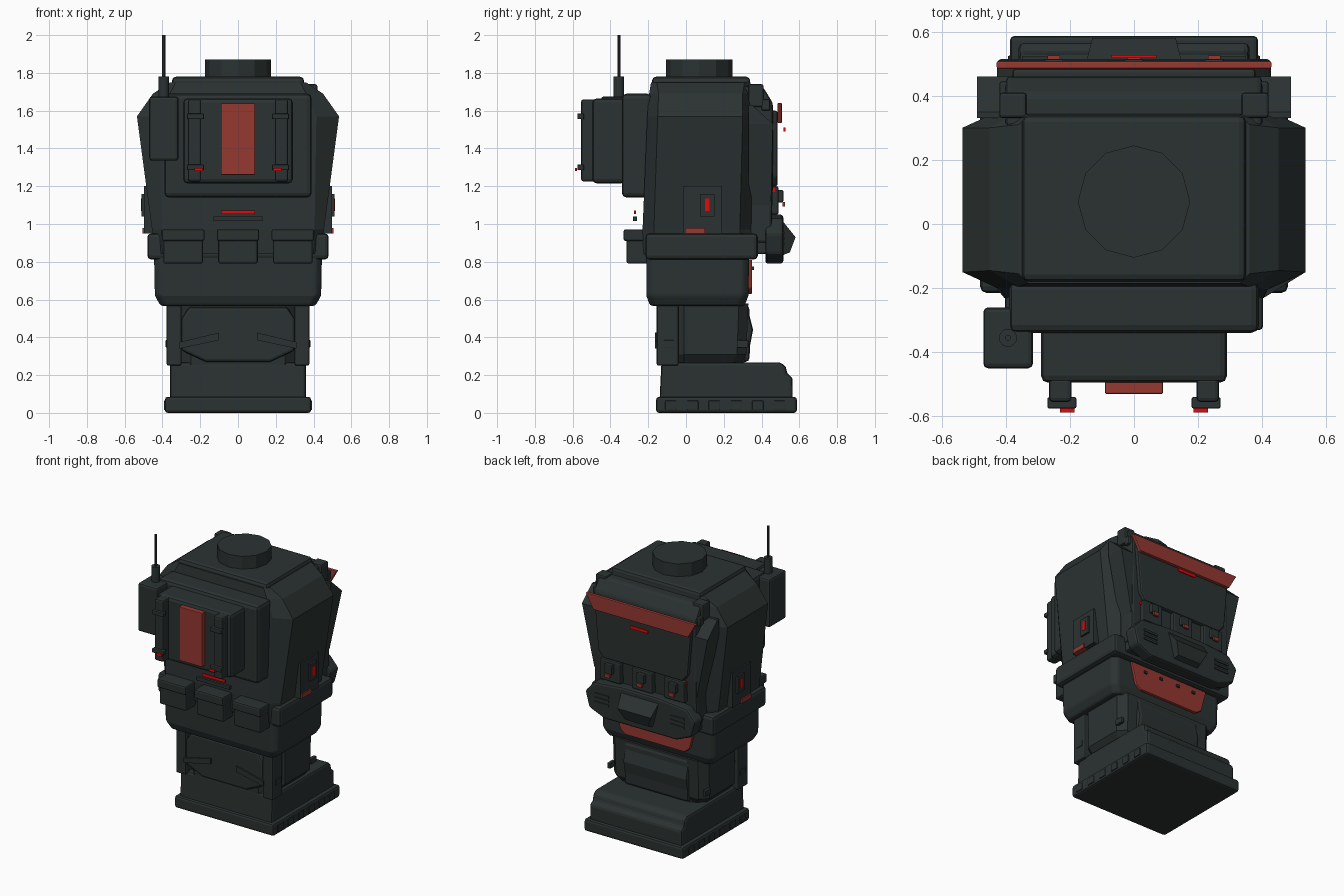
import bpy, bmesh, math
from mathutils import Vector

if bpy.data.objects.get("Cube"):
    bpy.data.objects.remove(bpy.data.objects["Cube"])


def material(name, rgb):
    m = bpy.data.materials.new(name)
    m.use_nodes = True
    m.diffuse_color = (*rgb, 1)
    bsdf = m.node_tree.nodes["Principled BSDF"]
    bsdf.inputs["Base Color"].default_value = (*rgb, 1)
    bsdf.inputs["Roughness"].default_value = 0.8
    return m


ARMOUR = material("dark green grey", (0.024, 0.032, 0.031))
RUST = material("rust red", (0.30, 0.04, 0.03))
GLOW = material("bright red", (0.8, 0.002, 0.003))


def finish(name, bm, mat, bevel=0.0, segments=2):
    bmesh.ops.recalc_face_normals(bm, faces=bm.faces)
    me = bpy.data.meshes.new(name)
    bm.to_mesh(me)
    bm.free()
    me.materials.append(mat)
    ob = bpy.data.objects.new(name, me)
    bpy.context.collection.objects.link(ob)
    if bevel:
        mod = ob.modifiers.new("Bevel", "BEVEL")
        mod.width, mod.segments = bevel, segments
        mod.limit_method = "ANGLE"
        mod.angle_limit = math.radians(25)
    return ob


def box(name, x, y, z, mat=ARMOUR, bevel=0.0):
    """Box from its (low, high) range on each axis."""
    bm = bmesh.new()
    bmesh.ops.create_cube(bm, size=1)
    for v in bm.verts:
        v.co = Vector([r[0] if c < 0 else r[1] for c, r in zip(v.co, (x, y, z))])
    return finish(name, bm, mat, bevel)


def pair(name, x, y, z, mat=ARMOUR, bevel=0.0):
    box("left_" + name, x, y, z, mat, bevel)
    box("right_" + name, (-x[1], -x[0]), y, z, mat, bevel)


def loft(name, rings, mat=ARMOUR, bevel=0.0):
    bm = bmesh.new()
    loops = [[bm.verts.new(p) for p in ring] for ring in rings]
    n = len(loops[0])
    for a, b in zip(loops, loops[1:]):
        for i in range(n):
            bm.faces.new((a[i], a[(i + 1) % n], b[(i + 1) % n], b[i]))
    bm.faces.new(loops[0])
    bm.faces.new(loops[-1])
    return finish(name, bm, mat, bevel)


def octagon(z, hx, y0, y1, dx, dy):
    half = [(hx - dx, y0), (hx, y0 + dy), (hx, y1 - dy), (hx - dx, y1)]
    return [(x, y, z) for x, y in half] + [(-x, y, z) for x, y in reversed(half)]


def rectangle(z, hx, y0, y1):
    return [(hx, y0, z), (hx, y1, z), (-hx, y1, z), (-hx, y0, z)]


def side_profile(name, x, yz, mat=ARMOUR, bevel=0.0):
    return loft(name, [[(e, y, z) for y, z in yz] for e in x], mat, bevel)


def front_profile(name, y, xz, mat=ARMOUR, bevel=0.0):
    """Symmetric outline in x and z, extruded along y."""
    pts = xz + [(-x, z) for x, z in reversed(xz)]
    return loft(name, [[(x, e, z) for x, z in pts] for e in y], mat, bevel)


def cylinder(name, x, y, z, r, sides):
    rings = [[(x + r * math.cos(math.tau * i / sides),
               y + r * math.sin(math.tau * i / sides), h) for i in range(sides)] for h in z]
    return loft(name, rings)


# Boot with sole, treads and stepped toe
box("sole", (-.387, .387), (-.158, .587), (0, .085), bevel=.015)
for i in range(6):
    y = -.11 + i * .115
    pair("side_tread", (.38, .393), (y, y + .06), (.015, .065), bevel=.004)
side_profile("boot", (-.36, .36), [(-.14, .07), (.565, .07), (.565, .19), (.535, .205),
             (.53, .245), (.5, .268), (-.13, .268)], bevel=.018)

# Lower leg with side columns, shin guard and straps
loft("leg", [octagon(.25, .31, -.13, .31, .06, .06),
             octagon(.57, .31, -.14, .32, .06, .06)])
pair("leg_column", (.30, .378), (-.155, -.04), (.25, .58), bevel=.01)
loft("leg_sides", [octagon(.26, .33, -.06, .29, .05, .05), octagon(.31, .372, -.06, .32, .05, .05),
                   octagon(.58, .375, -.06, .33, .05, .05)])
front_profile("calf_plate", (-.155, -.1), [(.17, .27), (.30, .33), (.30, .5), (.26, .56)], bevel=.015)
side_profile("shin_guard", (-.25, .25), [(.25, .27), (.335, .27), (.34, .36), (.355, .44),
             (.335, .52), (.335, .57), (.25, .57)], bevel=.02)
for s in (1, -1):
    strap = [(.1, .385), (.1, .425), (.31, .375), (.31, .34)]
    loft("calf_strap", [[(s * x, y, z) for x, z in strap] for y in (-.165, -.14)])
for y in (-.12, .27):
    pair("leg_clip", (.36, .383), (y, y + .06), (.345, .385), bevel=.004)

# Pelvis and red groin plate
loft("pelvis", [octagon(.567, .41, -.19, .31, .03, .03), octagon(.62, .44, -.21, .33, .03, .03),
                octagon(.86, .445, -.21, .335, .03, .03)], bevel=.012)
front_profile("groin_plate", (.325, .35), [(.23, .63), (.27, .66), (.31, .81)], RUST, .006)
for x in (-.2, -.07, .07, .2):
    box("groin_bolt", (x - .012, x + .012), (.345, .36), (.757, .775))

# Torso, collar and neck
loft("torso", [octagon(.84, .44, -.225, .34, .04, .05), octagon(.97, .455, -.23, .345, .05, .06),
               octagon(1.57, .535, -.205, .355, .12, .055), octagon(1.69, .45, -.195, .35, .09, .05),
               octagon(1.75, .36, -.185, .34, .03, .03)])
box("collar", (-.35, .35), (-.18, .34), (1.6, 1.78), bevel=.022)
cylinder("neck", 0, .07, (1.77, 1.87), .175, 12)
pair("shoulder_clip", (.335, .42), (.33, .41), (1.62, 1.74), bevel=.01)
pair("shoulder_clip_tab", (.345, .42), (.40, .445), (1.6, 1.66), bevel=.008)

# Belt and pouches
box("belt", (-.48, .48), (-.215, .38), (.812, .95), bevel=.02)
for x in (-.29, 0, .29):
    box("belt_pouch", (x - .105, x + .105), (-.315, -.2), (.79, .95), bevel=.012)
    box("pouch_lid", (x - .112, x + .112), (-.33, -.2), (.91, .972), bevel=.01)
box("lumbar_light", (-.09, .09), (-.275, -.265), (1.053, 1.072), GLOW)
box("lumbar_rail", (-.13, .13), (-.28, -.26), (1.015, 1.04))

# Side control panels
for s in (1, -1):
    for name, x, y, z, m in (
            ("control_panel", .497, (-.015, .19), (.95, 1.2), ARMOUR),
            ("control_switch", .510, (.075, .15), (1.04, 1.16), ARMOUR),
            ("control_light", .513, (.10, .125), (1.07, 1.135), GLOW),
            ("control_label", .506, (-.005, .10), (.95, .98), RUST)):
        box(name, sorted((s * .43, s * x)), y, z, m)

# Chest block with flared flanks and breastplate
side_profile("chest_block", (-.40, .40), [(.3, .9), (.45, .9), (.46, 1.2), (.46, 1.64),
             (.405, 1.73), (.3, 1.73)], bevel=.015)
loft("chest_flanks", [rectangle(1.1, .40, .33, .45), rectangle(1.53, .49, .33, .46),
                      rectangle(1.63, .49, .33, .35)])
front_profile("breastplate", (.44, .485), [(.31, 1.2), (.35, 1.25), (.38, 1.6)], bevel=.012)
front_profile("chest_bar", (.484, .508), [(.37, 1.535), (.43, 1.64)], RUST, .005)
box("chest_light", (-.07, .07), (.517, .527), (1.49, 1.51), GLOW)
for x in (-.25, 0, .25):
    box("chest_pouch", (x - .08, x + .08), (.43, .49), (1.05, 1.2), bevel=.01)
    box("chest_pouch_flap", (x - .03, x + .03), (.48, .515), (1.115, 1.18), bevel=.006)
    box("chest_pouch_tag", (x - .02, x + .02), (.51, .525), (1.093, 1.117), RUST)
pair("chest_pouch_light", (.325, .335), (.45, .472), (1.17, 1.19), GLOW)

# Waist guard with wedge buckle and vents
box("waist_guard", (-.39, .39), (.33, .45), (.84, 1.02), bevel=.012)
front_profile("waist_plate", (.42, .515), [(.28, .79), (.40, .84), (.43, .95), (.36, 1.03), (.14, 1.05)],
              bevel=.015)
loft("buckle", [[(-.15, .5, 1.03), (.15, .5, 1.03), (.10, .5, .83), (-.10, .5, .83)],
                [(-.13, .58, .93), (.13, .58, .93), (.09, .55, .85), (-.09, .55, .85)]])
for z in (.885, .915, .945):
    pair("vent_slat", (.24, .35), (.51, .522), (z, z + .015))

# Backpack with rails, lights and red stripe
box("pack_base", (-.39, .39), (-.34, -.18), (1.14, 1.69), bevel=.025)
box("pack_shell", (-.29, .29), (-.495, -.32), (1.215, 1.665), bevel=.022)
pair("pack_rail", (.195, .265), (-.555, -.48), (1.225, 1.66), bevel=.012)
for z in (1.30, 1.57):
    pair("rail_clip", (.18, .27), (-.575, -.54), (z - .015, z + .015), bevel=.005)
pair("rail_light", (.185, .23), (-.588, -.576), (1.28, 1.297), GLOW)
box("pack_stripe", (-.09, .09), (-.53, -.485), (1.26, 1.64), RUST, .004)

# Radio box and antenna
box("radio_box", (-.47, -.315), (-.45, -.26), (1.335, 1.675), bevel=.015)
cylinder("antenna_base", -.393, -.355, (1.66, 1.78), .028, 16)
cylinder("antenna", -.393, -.355, (1.77, 2.0), .009, 10)
